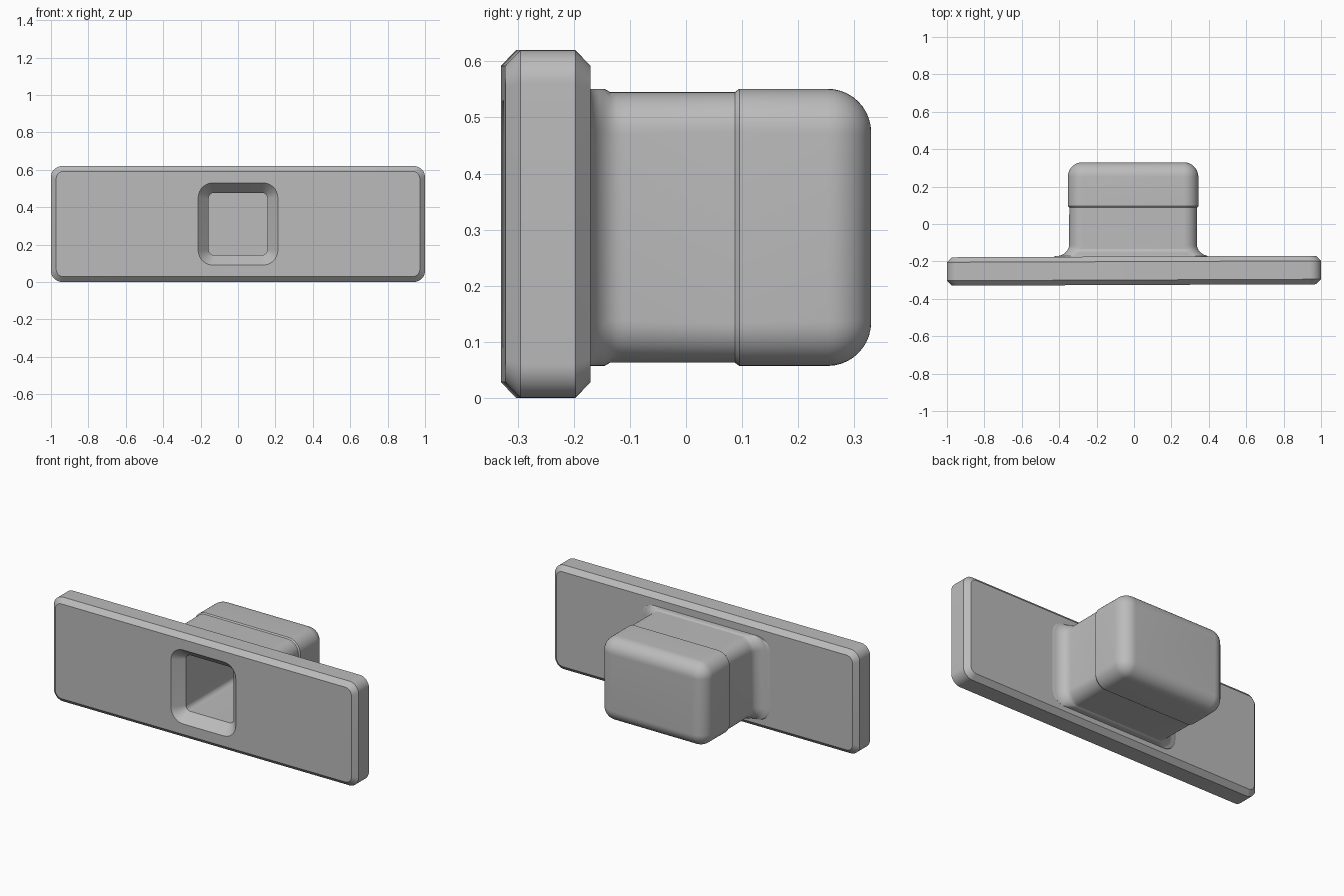
import bpy, bmesh, math

cube = bpy.data.objects.get("Cube")
if cube:
    bpy.data.objects.remove(cube, do_unlink=True)

grey = bpy.data.materials.new("plain grey")
grey.use_nodes = True
COLOUR = (0.5, 0.5, 0.5, 1)
grey.diffuse_color = COLOUR
grey.node_tree.nodes["Principled BSDF"].inputs["Base Color"].default_value = COLOUR

SEGMENTS = 10  # steps per rounded corner


def rounded_ring(bm, y, cx, cz, hx, hz, radius, tilt):
    """Rounded rectangle in the xz plane, sheared slightly along y."""
    ring = []
    for corner, (sx, sz) in enumerate([(1, 1), (-1, 1), (-1, -1), (1, -1)]):
        for i in range(SEGMENTS + 1):
            a = math.pi / 2 * (corner + i / SEGMENTS)
            x = cx + sx * (hx - radius) + radius * math.cos(a)
            z = cz + sz * (hz - radius) + radius * math.sin(a)
            ring.append(bm.verts.new((x, y + x * tilt, z)))
    return ring


def loft(name, sections, cx, cz, tilt=0, cap_start=False, cap_end=False):
    """Skin rounded rectangles given as (y, half width, half height, radius)."""
    bm = bmesh.new()
    rings = [rounded_ring(bm, y, cx, cz, hx, hz, r, tilt) for y, hx, hz, r in sections]
    for a, b in zip(rings, rings[1:]):
        for i in range(len(a)):
            j = (i + 1) % len(a)
            bm.faces.new((a[i], b[i], b[j], a[j]))
    if cap_start:
        bm.faces.new(rings[0])
    if cap_end:
        bm.faces.new(rings[-1][::-1])
    mesh = bpy.data.meshes.new(name)
    bm.to_mesh(mesh)
    bm.free()
    obj = bpy.data.objects.new(name, mesh)
    bpy.context.collection.objects.link(obj)
    mesh.materials.append(grey)
    bpy.ops.object.select_all(action="DESELECT")
    obj.select_set(True)
    bpy.context.view_layer.objects.active = obj
    bpy.ops.object.shade_smooth_by_angle(angle=math.radians(30))
    return obj


# Chamfered face plate, including the square socket and its bevelled mouth
loft("face_plate", [
    (0.28, 0.157, 0.167, 0.03),
    (-0.265, 0.157, 0.167, 0.03),
    (-0.326, 0.213, 0.22, 0.08),
    (-0.326, 0.972, 0.282, 0.04),
    (-0.299, 1.0, 0.31, 0.06),
    (-0.201, 1.0, 0.31, 0.06),
    (-0.174, 0.972, 0.282, 0.04),
    (-0.174, 0.36, 0.22, 0.06),
], cx=0, cz=0.31, tilt=0.004, cap_start=True)

# Flared foot and neck behind the plate
neck = [(-0.176, 0.425, 0.247, 0.08)]
for i in range(9):
    a = math.pi / 2 * i / 8
    neck.append((-0.172 + 0.06 * (1 - math.cos(a)), 0.415 - 0.073 * math.sin(a),
                 0.247 if i < 6 else 0.241, 0.075))
neck.append((0.087, 0.341, 0.241, 0.07))

# Slightly wider rounded cap at the back
cap = [(0.095, 0.349, 0.247, 0.078)]
R = 0.078
for i in range(11):
    a = math.pi / 2 * i / 10
    inset = R * (1 - math.cos(a))
    cap.append((0.33 - R + R * math.sin(a), 0.349 - inset, 0.247 - inset,
                max(0.08 - inset, 0.004)))
loft("neck_and_cap", neck + cap, cx=-0.005, cz=0.304, cap_end=True)
